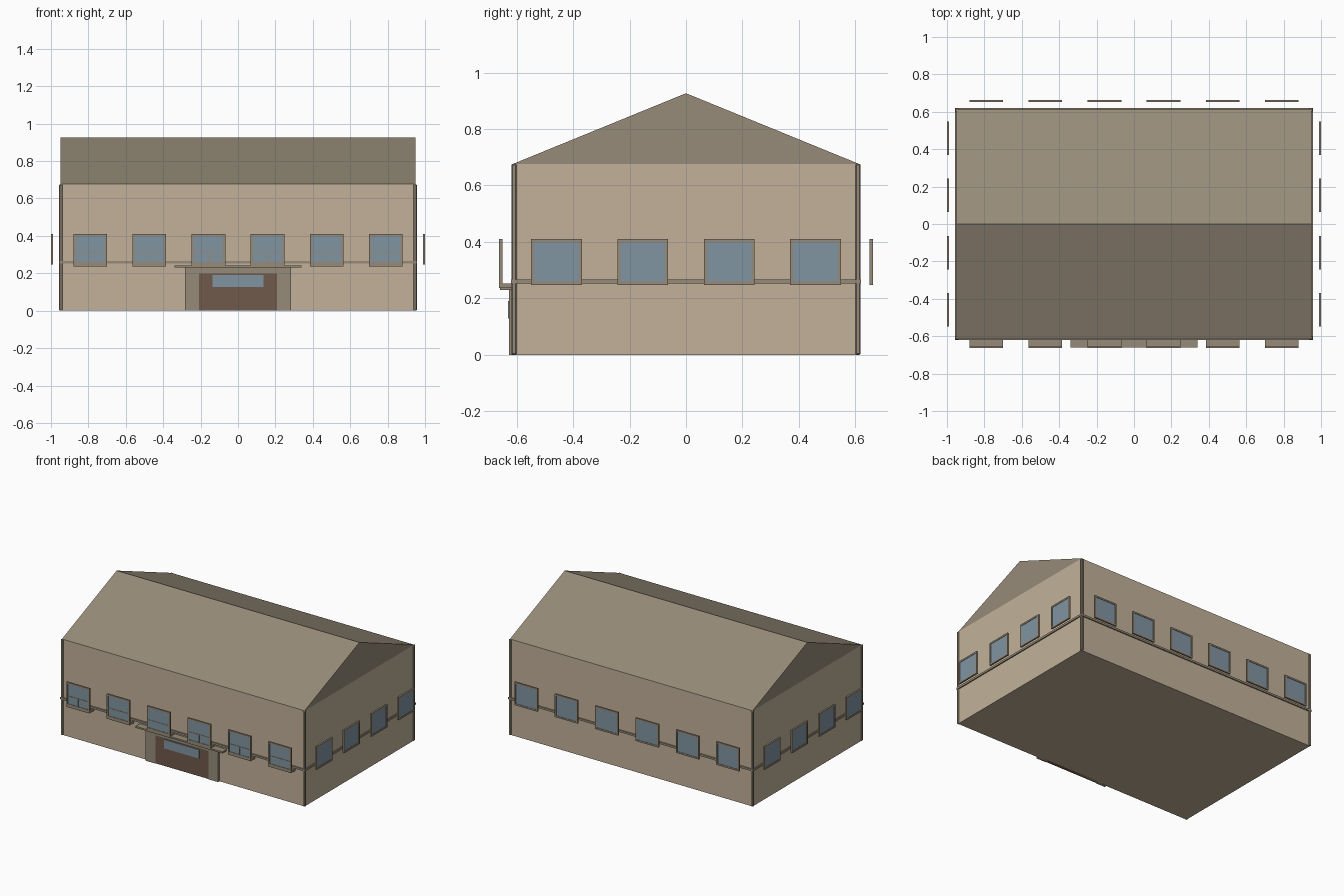
import bpy, bmesh
from mathutils import Matrix, Vector
from math import radians

if "Cube" in bpy.data.objects:
    bpy.data.objects.remove(bpy.data.objects["Cube"])


def material(name, rgb):
    m = bpy.data.materials.new(name)
    m.diffuse_color = (*rgb, 1)
    m.use_nodes = True
    m.node_tree.nodes["Principled BSDF"].inputs["Base Color"].default_value = m.diffuse_color
    return m


WALL = material("wall_tan", (0.54, 0.44, 0.32))
TRIM = material("trim_stone", (0.31, 0.26, 0.19))
GLASS = material("glass_blue", (0.22, 0.30, 0.36))
WOOD = material("door_brown", (0.16, 0.10, 0.07))


def boxes(name, mat, ranges, matrix=Matrix(), bevel=0):
    """One object made of axis-aligned boxes (x0, x1, y0, y1, z0, z1)."""
    bm = bmesh.new()
    for x0, x1, y0, y1, z0, z1 in ranges:
        size = Matrix.Diagonal((x1 - x0, y1 - y0, z1 - z0, 1))
        mid = Vector((x0 + x1, y0 + y1, z0 + z1)) / 2
        bmesh.ops.create_cube(bm, size=1, matrix=Matrix.Translation(mid) @ size)
    mesh = bpy.data.meshes.new(name)
    bm.to_mesh(mesh)
    bm.free()
    mesh.materials.append(mat)
    ob = bpy.data.objects.new(name, mesh)
    ob.matrix_world = matrix
    bpy.context.collection.objects.link(ob)
    if bevel:
        mod = ob.modifiers.new("bevel", 'BEVEL')
        mod.width = bevel
        mod.segments = 1
    return ob


# Main block
boxes("walls", WALL, [(-0.95, 0.95, -0.612, 0.612, 0, 0.677)])

# Gable roof, a closed prism
bm = bmesh.new()
profile = [(-0.612, 0.677), (0.612, 0.677), (0, 0.927)]
face = bm.faces.new([bm.verts.new((-0.95, y, z)) for y, z in profile])
ext = bmesh.ops.extrude_face_region(bm, geom=[face], use_keep_orig=True)
bmesh.ops.translate(bm, vec=(1.9, 0, 0),
                    verts=[g for g in ext["geom"] if isinstance(g, bmesh.types.BMVert)])
bmesh.ops.recalc_face_normals(bm, faces=bm.faces)
mesh = bpy.data.meshes.new("roof")
bm.to_mesh(mesh)
bm.free()
mesh.materials.append(TRIM)
bpy.context.collection.objects.link(bpy.data.objects.new("roof", mesh))

# Corner posts
for sx in (-1, 1):
    for sy in (-1, 1):
        boxes("corner_post", TRIM, [(-0.009, 0.009, -0.009, 0.009, 0, 0.677)],
              Matrix.Translation((sx * 0.947, sy * 0.610, 0)), bevel=0.004)

# String course around the building
boxes("string_course", TRIM, [(-0.958, 0.958, s - 0.005, s + 0.005, 0.252, 0.266) for s in (-0.615, 0.615)]
      + [(s - 0.005, s + 0.005, -0.61, 0.61, 0.252, 0.266) for s in (-0.953, 0.953)])


def window(offset, dist, angle, detailed=False):
    """Window facing -y at the given distance, turned around z."""
    m = Matrix.Rotation(radians(angle), 4, 'Z') @ Matrix.Translation((offset, -dist, 0))
    w, b, z0, z1 = 0.09, 0.011, 0.248, 0.411
    bars = [(-w, -w + b, 0, 0.012, z0, z1), (w - b, w, 0, 0.012, z0, z1),
            (-w + b, w - b, 0, 0.012, z0, z0 + b), (-w + b, w - b, 0, 0.012, z1 - b, z1)]
    boxes("window_frame", TRIM, bars, m)
    boxes("window_glass", GLASS, [(-w + b, w - b, 0.003, 0.009, z0 + b, z1 - b)], m)
    if detailed:
        boxes("window_mullion", TRIM, [(-w + b, w - b, 0.001, 0.011, 0.311, 0.316),
                                       (-0.002, 0.002, 0.001, 0.011, z0 + b, 0.311)], m)
        boxes("window_sill", TRIM, [(-w, w, 0, 0.05, 0.236, 0.252)], m)


# Six windows front and back, four on each side
for i in range(6):
    x = -0.79 + i * 0.316
    window(x, 0.663, 0, True)
    window(x, 0.663, 180)
for i in range(4):
    y = -0.459 + i * 0.306
    window(y, 1.0, 90)
    window(y, 1.0, -90)

# Entrance: surround, door, glazed strip and canopy
boxes("door_surround", TRIM, [(-0.283, -0.208, -0.628, -0.60, 0, 0.232),
                              (0.208, 0.283, -0.628, -0.60, 0, 0.232),
                              (-0.208, 0.208, -0.628, -0.60, 0.2, 0.232)])
boxes("door", WOOD, [(-0.208, 0.208, -0.624, -0.60, 0, 0.2)])
boxes("door_glass", GLASS, [(-0.136, 0.136, -0.631, -0.62, 0.128, 0.19)])
boxes("canopy", TRIM, [(-0.34, 0.34, -0.66, -0.605, 0.23, 0.241)])
